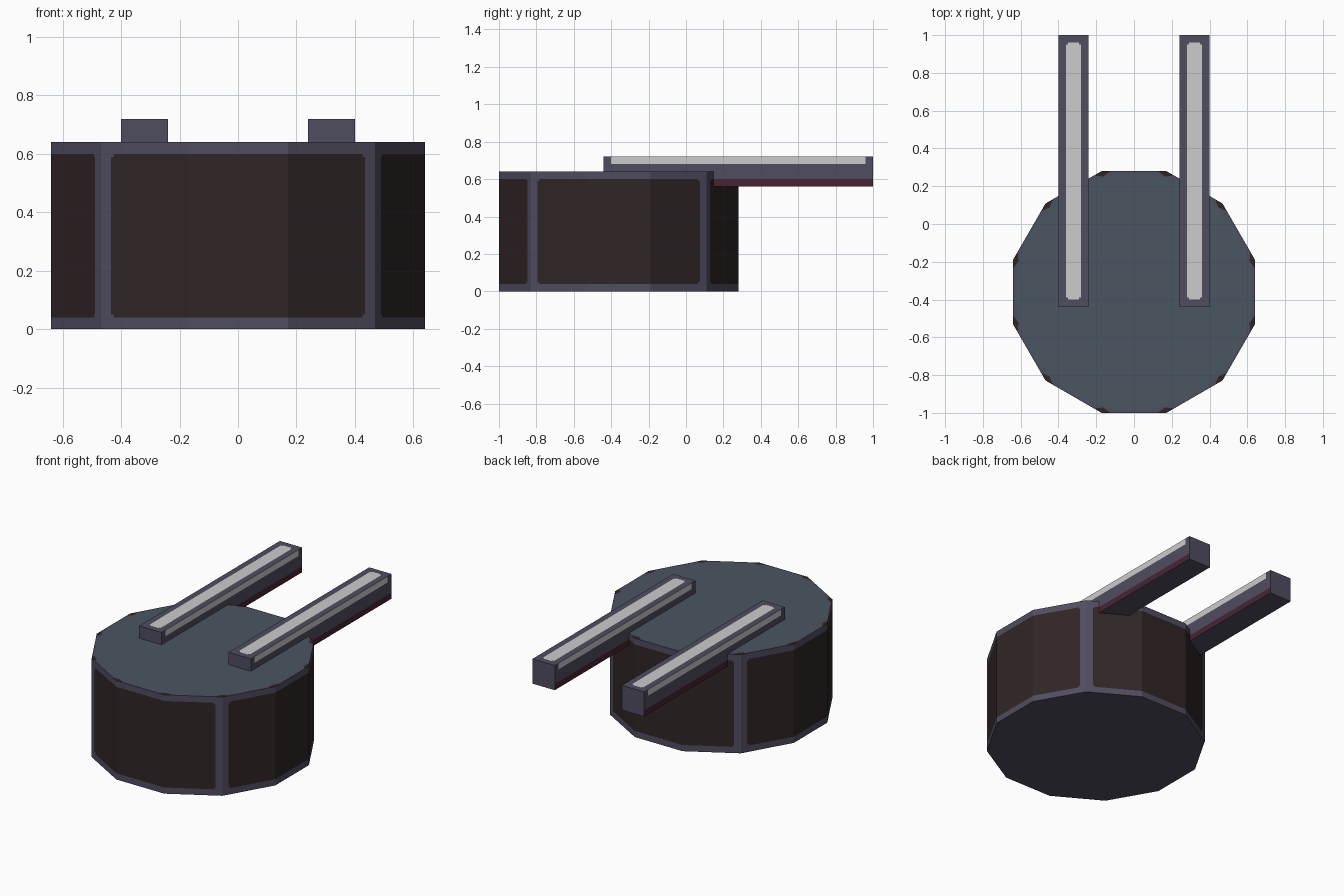
import bpy, bmesh, math

if "Cube" in bpy.data.objects:
    bpy.data.objects.remove(bpy.data.objects["Cube"])


def mat(name, r, g, b):
    lin = [((c / 255 + 0.055) / 1.055) ** 2.4 for c in (r, g, b)]
    m = bpy.data.materials.new(name)
    m.diffuse_color = (*lin, 1)
    m.use_nodes = True
    m.node_tree.nodes["Principled BSDF"].inputs["Base Color"].default_value = m.diffuse_color
    return m


SLATE, BROWN, TEAL, PALE, MAROON = range(5)
MATS = [mat("slate", 79, 77, 96), mat("dark_brown", 48, 37, 37), mat("blue_grey", 74, 86, 96),
        mat("pale_grey", 204, 204, 204), mat("maroon", 72, 36, 52)]


def finish(bm, name):
    bmesh.ops.remove_doubles(bm, verts=bm.verts, dist=1e-5)
    bmesh.ops.recalc_face_normals(bm, faces=bm.faces)
    me = bpy.data.meshes.new(name)
    bm.to_mesh(me)
    bm.free()
    for m in MATS:
        me.materials.append(m)
    ob = bpy.data.objects.new(name, me)
    bpy.context.collection.objects.link(ob)
    return ob


# Twelve-sided drum
APO, H, CY = 0.64, 0.64, -0.36
HALF = APO * math.tan(math.pi / 12)
FRAME, STEP = 0.04, 0.01


def edge_point(k, t, z, a=APO):
    """Point beside side k, t along it from its middle, a out from the axis."""
    n = math.radians(30 * k)
    return (a * math.cos(n) - t * math.sin(n), CY + a * math.sin(n) + t * math.cos(n), z)


def face(bm, pts, material):
    f = bm.faces.new([bm.verts.new(p) for p in pts])
    f.material_index = material


bm = bmesh.new()
levels = [0, FRAME, FRAME + STEP, H - FRAME - STEP, H - FRAME, H]
base, lid = [], []
for k in range(12):
    # Side panels: each spans three sides, framed at the four diagonal corners
    ts = [-HALF, HALF]
    if k % 3 == 1:
        ts[1:1] = [HALF - FRAME - STEP, HALF - FRAME]
    if k % 3 == 2:
        ts[1:1] = [-HALF + FRAME, -HALF + FRAME + STEP]
    for t0, t1 in zip(ts, ts[1:]):
        t = (t0 + t1) / 2
        d = {1: HALF - t, 2: HALF + t}.get(k % 3, 1)
        base.append(edge_point(k, t0, 0))
        for z0, z1 in zip(levels, levels[1:]):
            dz = min((z0 + z1) / 2, H - (z0 + z1) / 2)
            framed = min(d, dz) < FRAME or max(d, dz) < FRAME + STEP
            face(bm, [edge_point(k, t0, z0), edge_point(k, t1, z0),
                      edge_point(k, t1, z1), edge_point(k, t0, z1)], SLATE if framed else BROWN)
    # Lid rim: slate band with small brown corners
    c, i, a = 0.125, 0.075, APO - 0.012
    pa, pb = edge_point(k, -c, H), edge_point(k, c, H)
    ia, ib = edge_point(k, -i, H, a), edge_point(k, i, H, a)
    nxt, nin = edge_point(k + 1, -c, H), edge_point(k + 1, -i, H, a)
    corner = edge_point(k, HALF, H)
    inner = (corner[0] * 0.955, CY + (corner[1] - CY) * 0.955, H)
    face(bm, [pa, pb, ib, ia], SLATE)
    face(bm, [pb, corner, nxt, inner], BROWN)
    face(bm, [ib, pb, inner, nxt, nin], SLATE)
    lid += [ia, ib]
face(bm, lid, TEAL)
face(bm, base[::-1], SLATE)
finish(bm, "drum")


# Long square bars with pale inlays on top and sides and a maroon lower stripe
def bar(name, cx):
    x0, x1, y0, y1, z0, z1 = cx - 0.08, cx + 0.08, -0.44, 1.0, 0.56, 0.72
    bm = bmesh.new()
    bmesh.ops.create_cube(bm, size=1)
    for v in bm.verts:
        v.co = (x0 if v.co.x < 0 else x1, y0 if v.co.y < 0 else y1, z0 if v.co.z < 0 else z1)
    cuts = [(0, cx + s) for s in (-0.04, -0.03, 0.03, 0.04)]
    cuts += [(1, y) for y in (y0 + 0.04, y0 + 0.05, y1 - 0.05, y1 - 0.04)]
    cuts += [(2, 0.60), (2, 0.68)]
    for axis, pos in cuts:
        co, no = [0, 0, 0], [0, 0, 0]
        co[axis], no[axis] = pos, 1
        bmesh.ops.bisect_plane(bm, geom=bm.verts[:] + bm.edges[:] + bm.faces[:],
                               plane_co=co, plane_no=no, dist=1e-6)
    bm.normal_update()
    for f in bm.faces:
        p, n = f.calc_center_median(), f.normal
        end = min(p.y - y0, y1 - p.y)
        off = abs(p.x - cx)
        if n.z > 0.5 and end > 0.04 and off < 0.04 and (end > 0.05 or off < 0.03):
            f.material_index = PALE
        elif abs(n.x) > 0.5 and p.z > 0.68 and end > 0.04:
            f.material_index = PALE
        elif abs(n.x) > 0.5 and p.z < 0.60:
            f.material_index = MAROON
    finish(bm, name)


bar("left_bar", -0.32)
bar("right_bar", 0.32)
